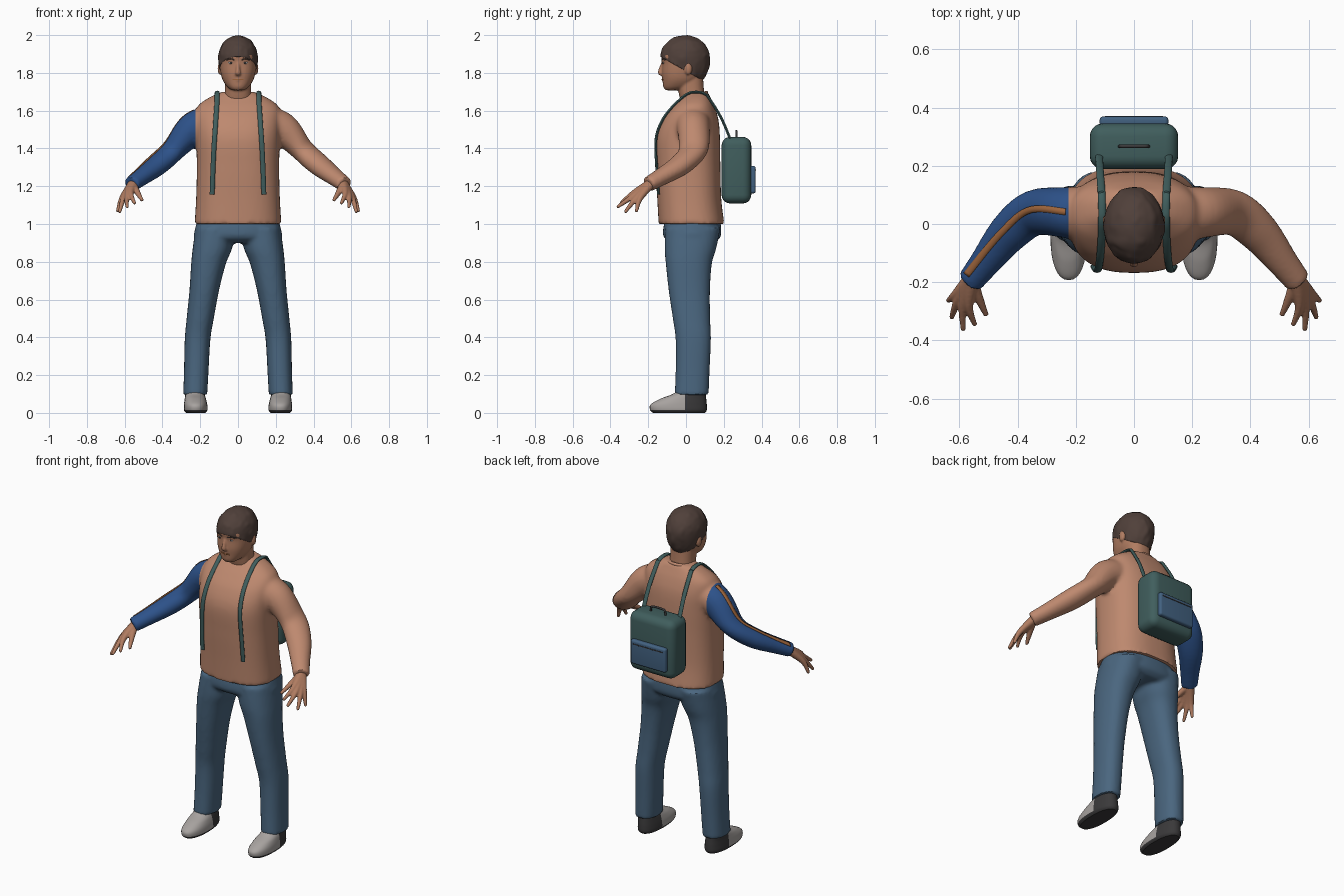
import bpy, bmesh, math
from mathutils import Vector, Matrix, noise
from mathutils.bvhtree import BVHTree

if "Cube" in bpy.data.objects:
    bpy.data.objects.remove(bpy.data.objects["Cube"])

Z = Vector((0, 0, 1))
made = []


def material(name, *rgb):
    lin = [((c / 255 + 0.055) / 1.055) ** 2.4 for c in rgb] + [1]
    m = bpy.data.materials.new(name)
    m.use_nodes = True
    m.diffuse_color = lin
    m.node_tree.nodes["Principled BSDF"].inputs["Base Color"].default_value = lin
    return m


SHIRT = material("tan shirt", 190, 137, 111)
SKIN = material("skin", 176, 124, 97)
BLUE = material("blue sleeve", 45, 82, 138)
RUST = material("rust", 160, 102, 60)
DENIM = material("denim", 74, 102, 127)
HAIR = material("dark brown", 80, 64, 58)
GREY = material("shoe grey", 168, 163, 160)
DARK = material("charcoal", 58, 57, 58)
GREEN = material("pack green", 64, 94, 93)
POCKET = material("pocket blue", 66, 97, 128)


def resample(keys, n=6):
    """Catmull-Rom through tuples of any length."""
    k, out = [keys[0], *keys, keys[-1]], []
    for i in range(1, len(k) - 2):
        for t in (j / n for j in range(n)):
            out.append([0.5 * (2 * b + (c - a) * t + (2 * a - 5 * b + 4 * c - d) * t * t
                               + (3 * b - a - 3 * c + d) * t ** 3)
                        for a, b, c, d in zip(*k[i - 1:i + 3])])
    return out + [list(keys[-1])]


def bridge(bm, rings):
    rows = [[bm.verts.new(p) for p in ring] for ring in rings]
    for a, b in zip(rows, rows[1:]):
        for i in range(len(a)):
            bm.faces.new((a[i - 1], a[i], b[i], b[i - 1]))
    bm.faces.new(rows[0])
    bm.faces.new(rows[-1])


def loft(bm, keys, side=1, power=2.3, seg=32):
    """Horizontal rings given as (z, x0, x1, y0, y1)."""
    rings = []
    for z, x0, x1, y0, y1 in resample(keys):
        ring = []
        for i in range(seg):
            a = math.tau * i / seg
            c, s = [math.copysign(abs(v) ** (2 / power), v) for v in (math.cos(a), math.sin(a))]
            ring.append((side * ((x0 + x1) / 2 + c * (x1 - x0) / 2), (y0 + y1) / 2 + s * (y1 - y0) / 2, z))
        rings.append(ring)
    bridge(bm, rings)


def tube(bm, keys, hint=None, side=1, n=6, seg=14):
    """Rings across a path of (x, y, z, width radius, thickness radius)."""
    path = resample(keys, n)
    pts = [Vector((side * p[0], p[1], p[2])) for p in path]
    rings = []
    for i, (p, key) in enumerate(zip(pts, path)):
        t = (pts[min(i + 1, len(pts) - 1)] - pts[max(i - 1, 0)]).normalized()
        u = Vector(hint) - t * t.dot(Vector(hint)) if hint else t.cross(Z)
        u.normalize()
        v = t.cross(u)
        rings.append([p + u * key[3] * math.cos(a) + v * key[4] * math.sin(a)
                      for a in (math.tau * j / seg for j in range(seg))])
    bridge(bm, rings)


def ball(bm, co, size):
    bmesh.ops.create_uvsphere(bm, u_segments=20, v_segments=12, radius=1,
                              matrix=Matrix.Translation(co) @ Matrix.Diagonal((*size, 1)))


def finish(name, bm, *mats, voxel=0, relax=4):
    """Turn a bmesh into an object; voxel > 0 fuses its shells into one skin."""
    bmesh.ops.recalc_face_normals(bm, faces=bm.faces)
    me = bpy.data.meshes.new(name)
    bm.to_mesh(me)
    bm.free()
    ob = bpy.data.objects.new(name, me)
    bpy.context.scene.collection.objects.link(ob)
    if voxel:
        rm = ob.modifiers.new("fuse", "REMESH")
        rm.mode, rm.voxel_size = "VOXEL", voxel
        sm = ob.modifiers.new("relax", "SMOOTH")
        sm.iterations = relax
        dg = bpy.context.evaluated_depsgraph_get()
        ob.data = bpy.data.meshes.new_from_object(ob.evaluated_get(dg))
        ob.modifiers.clear()
    ob.data.materials.clear()
    for m in mats:
        ob.data.materials.append(m)
    made.append(ob)
    return ob


def recolour(ob, planes, rule):
    """Cut the mesh along planes, then pick face materials by a rule on the centre."""
    bm = bmesh.new()
    bm.from_mesh(ob.data)
    for co, no in planes:
        bmesh.ops.bisect_plane(bm, geom=bm.verts[:] + bm.edges[:] + bm.faces[:], plane_co=co, plane_no=no)
    for f in bm.faces:
        f.material_index = int(rule(f.calc_center_median()))
    bm.to_mesh(ob.data)
    bm.free()


def tree(ob):
    return BVHTree.FromPolygons([v.co for v in ob.data.vertices], [p.vertices[:] for p in ob.data.polygons])


def box(name, co, size, bevel, mat):
    bm = bmesh.new()
    bmesh.ops.create_cube(bm, size=1, matrix=Matrix.Translation(co) @ Matrix.Diagonal((*size, 1)))
    bmesh.ops.bevel(bm, geom=bm.edges[:], offset=bevel, segments=5, profile=0.5, affect="EDGES")
    return finish(name, bm, mat)


# Shirt: torso and both sleeves fused
bm = bmesh.new()
loft(bm, [(1.0, -.23, .23, -.145, .203), (1.13, -.222, .222, -.152, .187), (1.3, -.218, .218, -.163, .182),
          (1.45, -.222, .222, -.166, .18), (1.55, -.226, .226, -.13, .172), (1.62, -.215, .215, -.075, .152),
          (1.665, -.16, .16, -.03, .132), (1.7, -.085, .085, .0, .115)], power=2.5, seg=48)
for s in (1, -1):
    tube(bm, [(.14, .03, 1.54, .1, .09), (.24, .04, 1.5, .087, .087), (.345, .037, 1.388, .079, .06),
              (.43, -.03, 1.312, .07, .056), (.51, -.13, 1.25, .054, .046), (.565, -.2, 1.21, .046, .04)],
         side=s, seg=28)
shirt = finish("shirt", bm, SHIRT, BLUE, voxel=.011, relax=5)
recolour(shirt, [((-.225, 0, 0), (1, 0, 0))], lambda c: c.x < -.225 and c.z > 1.15 and c.z < 1.64)
shirt_tree = tree(shirt)

# Collar
bm = bmesh.new()
tube(bm, [(.08 * math.sin(a), .043 - .066 * math.cos(a), 1.678 - .018 * math.cos(a), .009, .009)
          for a in (math.tau * i / 24 for i in range(25))], n=2, seg=10)
finish("collar", bm, SHIRT)

# Stripe along the sleeve
bm = bmesh.new()
rows = []
path = [Vector((*p, 2)) for p in resample([(-.235, .042), (-.36, .047), (-.46, -.035), (-.575, -.175)], 12)]
for i, p in enumerate(path):
    across = (path[min(i + 1, len(path) - 1)] - path[max(i - 1, 0)]).cross(Z).normalized()
    hits = [shirt_tree.ray_cast(p + across * w, -Z) for w in (-.011, 0, .011)]
    if all(h[0] for h in hits):
        rows.append([bm.verts.new(h[0] + h[1] * .003) for h in hits])
for a, b in zip(rows, rows[1:]):
    for i in (0, 1):
        bm.faces.new((a[i], a[i + 1], b[i + 1], b[i]))
stripe = finish("sleeve_stripe", bm, RUST)
stripe.modifiers.new("thickness", "SOLIDIFY").thickness = .004

# Trousers
bm = bmesh.new()
loft(bm, [(1.04, -.21, .21, -.105, .178), (.98, -.226, .226, -.12, .186), (.93, -.232, .232, -.118, .182),
          (.9, -.19, .19, -.08, .15)], seg=48)
for s in (1, -1):
    loft(bm, [(.98, .012, .225, -.11, .183), (.87, .032, .24, -.113, .16), (.79, .064, .248, -.107, .137),
              (.65, .1, .257, -.092, .127), (.5, .128, .272, -.07, .128), (.39, .146, .282, -.055, .132),
              (.22, .156, .286, -.055, .125), (.095, .163, .29, -.06, .12)], side=s)
finish("trousers", bm, DENIM, voxel=.011)

# Shoes: grey uppers, dark heel and sole
for s, label in ((1, "left"), (-1, "right")):
    bm = bmesh.new()
    loft(bm, [(0, .172, .275, -.175, .1), (.015, .162, .286, -.19, .11), (.045, .163, .286, -.187, .11),
              (.075, .17, .282, -.135, .107), (.1, .178, .278, -.07, .104), (.13, .185, .27, -.03, .1)], side=s)
    shoe = finish(label + "_shoe", bm, GREY, DARK)
    recolour(shoe, [((0, -.005, 0), (0, 1, 0)), ((0, 0, .016), (0, 0, 1))], lambda c: c.y > -.005 or c.z < .016)

# Hands: wrist, palm and fingers fused
knuckles = [(.568, -.278, 1.163), (.587, -.276, 1.15), (.604, -.262, 1.139), (.613, -.243, 1.137)]
tips = [(.548, -.343, 1.112), (.587, -.36, 1.092), (.626, -.32, 1.066), (.637, -.262, 1.07)]
for s, label in ((1, "left"), (-1, "right")):
    bm = bmesh.new()
    for k, t in zip(knuckles, tips):
        tube(bm, [(.553, -.183, 1.217, .03, .026), (*k, .016, .016), (*t, .009, .009)], side=s)
        ball(bm, (s * t[0], t[1], t[2]), (.009, .009, .009))
    tube(bm, [(.555, -.2, 1.205, .022, .02), (.533, -.255, 1.168, .016, .015), (.507, -.314, 1.125, .009, .009)], side=s)
    finish(label + "_hand", bm, SKIN, voxel=.005, relax=3)

# Head, neck, nose and ears fused
bm = bmesh.new()
loft(bm, [(1.708, -.03, .03, -.108, -.05), (1.725, -.056, .056, -.12, .03), (1.76, -.08, .08, -.124, .07),
          (1.8, -.092, .092, -.128, .09), (1.85, -.097, .097, -.126, .1), (1.9, -.094, .094, -.13, .1),
          (1.95, -.07, .07, -.09, .08), (1.975, -.03, .03, -.04, .04)])
loft(bm, [(1.64, -.074, .074, -.025, .105), (1.7, -.07, .07, -.04, .096), (1.78, -.07, .07, -.05, .09)])
tube(bm, [(0, -.118, 1.862, .008, .01), (0, -.132, 1.825, .01, .011), (0, -.138, 1.8, .015, .011),
          (0, -.122, 1.79, .014, .008)], hint=(1, 0, 0))
tube(bm, [(x, -.121 + abs(x), 1.764, .008, .008) for x in (-.028, 0, .028)])
for s in (1, -1):
    ball(bm, (s * .096, .012, 1.822), (.012, .02, .032))
head = finish("head", bm, SKIN, voxel=.006, relax=3)
face_tree = tree(head)


def on_face(x, z, lift=0.0):
    return face_tree.ray_cast(Vector((x, -1, z)), Vector((0, 1, 0)))[0] - Vector((0, lift, 0))


# Eyes, brows and mouth
whites, irises, brows, lips = [bmesh.new() for _ in range(4)]
for s in (1, -1):
    ball(whites, on_face(s * .038, 1.853), (.014, .003, .0055))
    ball(irises, on_face(s * .038, 1.853, .002), (.0055, .003, .0055))
    tube(brows, [(*on_face(s * x, z), .004, .003) for x, z in ((.018, 1.868), (.04, 1.875), (.06, 1.868))])
tube(lips, [(*on_face(x, 1.765), .003, .004) for x in (-.028, -.014, 0, .014, .028)])
for name, part, mat in (("eye_whites", whites, GREY), ("irises", irises, DARK),
                        ("eyebrows", brows, HAIR), ("mouth", lips, RUST)):
    finish(name, part, mat)

# Hair: a lumpy cap cut along a slope from brow to nape
bm = bmesh.new()
bmesh.ops.create_icosphere(bm, subdivisions=5, radius=1)
for v in bm.verts:
    lump = 1 + .05 * max(0, noise.noise(v.co * 3.5))
    x, y, z = v.co
    v.co = Vector((x * .104, y * .131 - .005, z * (.118 if z > 0 else .17))) * lump + Vector((0, 0, 1.88))
bmesh.ops.bisect_plane(bm, geom=bm.verts[:] + bm.edges[:] + bm.faces[:], plane_co=(0, -.14, 1.888),
                       plane_no=(0, .135, .24), clear_inner=True)
hair = finish("hair", bm, HAIR)
hair.modifiers.new("thickness", "SOLIDIFY").thickness = .012

# Backpack with pocket, zip and handle
box("backpack", (0, .267, 1.285), (.304, .157, .352), .045, GREEN)
box("pack_pocket", (0, .352, 1.235), (.236, .034, .145), .012, POCKET)
box("pocket_zip", (0, .3685, 1.285), (.2, .005, .006), .001, DARK)
bm = bmesh.new()
tube(bm, [(x, .267, z, .006, .006) for x, z in ((-.05, 1.45), (-.046, 1.482), (-.03, 1.491),
                                               (.03, 1.491), (.046, 1.482), (.05, 1.45))], hint=(0, 1, 0))
finish("pack_handle", bm, DARK)

# Shoulder straps: laid on the shirt, then running free to the pack
guide = [(.137, -.25, 1.15), (.132, -.25, 1.3), (.125, -.25, 1.45), (.118, -.19, 1.58),
         (.112, -.1, 1.68), (.11, -.01, 1.73), (.11, .07, 1.73), (.112, .14, 1.7)]
for s, label in ((1, "left"), (-1, "right")):
    keys = []
    for x, y, z in resample(guide, 3):
        hit, normal = shirt_tree.find_nearest(Vector((s * x, y, z)))[:2]
        p = hit + normal * .004
        keys.append((s * x, p.y, p.z, .013, .007))
    keys += [(s * .117, .185, 1.565, .013, .007), (s * .12, .238, 1.44, .013, .007)]
    bm = bmesh.new()
    tube(bm, keys, hint=(1, 0, 0), n=3, seg=12)
    finish(label + "_strap", bm, GREEN)

# Smooth shading with sharp creases kept
bpy.ops.object.select_all(action="DESELECT")
for ob in made:
    ob.select_set(True)
bpy.context.view_layer.objects.active = made[0]
bpy.ops.object.shade_smooth_by_angle(angle=math.radians(40))
